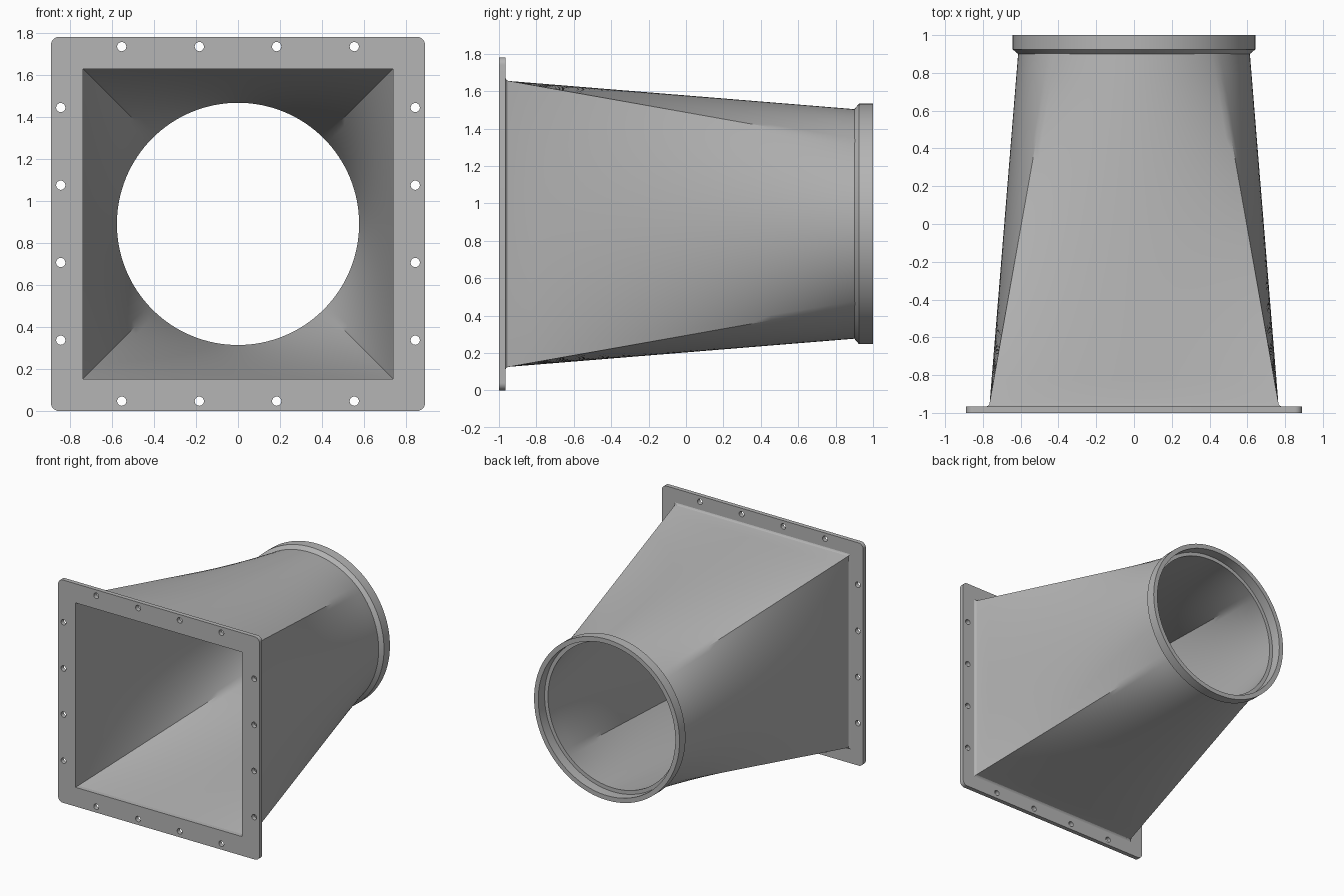
import bpy, bmesh
from math import sin, cos, pi, radians

if "Cube" in bpy.data.objects:
    bpy.data.objects.remove(bpy.data.objects["Cube"])

CZ = 0.89          # height of the duct axis
SIDE = 32          # segments along each side of the square
STEPS = 16         # rings along the tapered duct

steel = bpy.data.materials.new("grey steel")
steel.use_nodes = True
steel.diffuse_color = (0.46, 0.46, 0.46, 1)
steel.node_tree.nodes["Principled BSDF"].inputs["Base Color"].default_value = (0.46, 0.46, 0.46, 1)


def finish(obj):
    bpy.ops.object.select_all(action='DESELECT')
    obj.select_set(True)
    bpy.context.view_layer.objects.active = obj
    bpy.ops.object.shade_smooth_by_angle(angle=radians(29))


def section(y, half, radius, t):
    """Ring blending from a square (t=0) to a circle (t=1)."""
    pts = []
    for quarter in range(4):
        c, s = cos(quarter * pi / 2), sin(quarter * pi / 2)
        for i in range(SIDE):
            u = 2 * i / SIDE - 1
            a = u * pi / 4
            px = half * (1 - t) + radius * cos(a) * t
            pz = half * u * (1 - t) + radius * sin(a) * t
            pts.append((px * c - pz * s, y, CZ + px * s + pz * c))
    return pts


def loft(name, sections, closed):
    bm = bmesh.new()
    rings = [[bm.verts.new(p) for p in sec] for sec in sections]
    pairs = list(zip(rings, rings[1:]))
    if closed:
        pairs.append((rings[-1], rings[0]))
    for a, b in pairs:
        for i in range(len(a)):
            j = (i + 1) % len(a)
            bm.faces.new((a[i], a[j], b[j], b[i]))
    bmesh.ops.recalc_face_normals(bm, faces=bm.faces)
    mesh = bpy.data.meshes.new(name)
    bm.to_mesh(mesh)
    bm.free()
    mesh.materials.append(steel)
    obj = bpy.data.objects.new(name, mesh)
    bpy.context.collection.objects.link(obj)
    finish(obj)


# Square-to-round duct: weld flare, outer wall, round end, inner wall
fractions = [i / STEPS for i in range(STEPS + 1)]
flare = [section(-0.966, 0.782, 0, 0), section(-0.962, 0.772, 0, 0), section(-0.955, 0.766, 0, 0)]
outer = [section(-0.945 + 1.865 * t, 0.764, 0.612, t) for t in fractions]
inner = [section(-0.965 + 1.885 * t, 0.737, 0.576, t) for t in reversed(fractions)]
loft("transition_duct", flare + outer + inner, True)

# Round collar with a chamfered shoulder and a stepped mouth
collar = [(0.895, 0.608), (0.925, 0.643), (1.0, 0.643), (1.0, 0.606), (0.921, 0.606)]
loft("round_collar", [section(y, 0, r, 1) for y, r in collar], True)

# Square flange with rounded corners, opening and bolt holes
curve = bpy.data.curves.new("flange_outline", 'CURVE')
curve.dimensions = '2D'
curve.fill_mode = 'BOTH'
curve.extrude = 0.0175


def outline(pts):
    spline = curve.splines.new('POLY')
    spline.points.add(len(pts) - 1)
    for point, (x, z) in zip(spline.points, pts):
        point.co = (x, z, 0, 1)
    spline.use_cyclic_u = True


def rounded(half, r):
    return [(sx * (half - r) + r * cos(q * pi / 2 + k * pi / 16),
             sz * (half - r) + r * sin(q * pi / 2 + k * pi / 16))
            for q, (sx, sz) in enumerate([(1, 1), (-1, 1), (-1, -1), (1, -1)])
            for k in range(9)]


outline(rounded(0.89, 0.04))
outline([(-0.737, -0.737), (0.737, -0.737), (0.737, 0.737), (-0.737, 0.737)])
for along in (-0.553, -0.184, 0.184, 0.553):
    for edge in (-0.843, 0.843):
        for cx, cz in ((along, edge), (edge, along)):
            outline([(cx + 0.022 * cos(k * pi / 10), cz + 0.022 * sin(k * pi / 10))
                     for k in range(20)])

helper = bpy.data.objects.new("flange_helper", curve)
bpy.context.collection.objects.link(helper)
bpy.context.view_layer.update()
mesh = bpy.data.meshes.new_from_object(
    helper.evaluated_get(bpy.context.evaluated_depsgraph_get()))
bpy.data.objects.remove(helper)
bm = bmesh.new()
bm.from_mesh(mesh)
bmesh.ops.remove_doubles(bm, verts=bm.verts, dist=0.0005)
bmesh.ops.recalc_face_normals(bm, faces=bm.faces)
bm.to_mesh(mesh)
bm.free()
mesh.materials.clear()
mesh.materials.append(steel)
flange = bpy.data.objects.new("square_flange", mesh)
flange.location = (0, -0.9825, CZ)
flange.rotation_euler = (pi / 2, 0, 0)
bpy.context.collection.objects.link(flange)
finish(flange)
